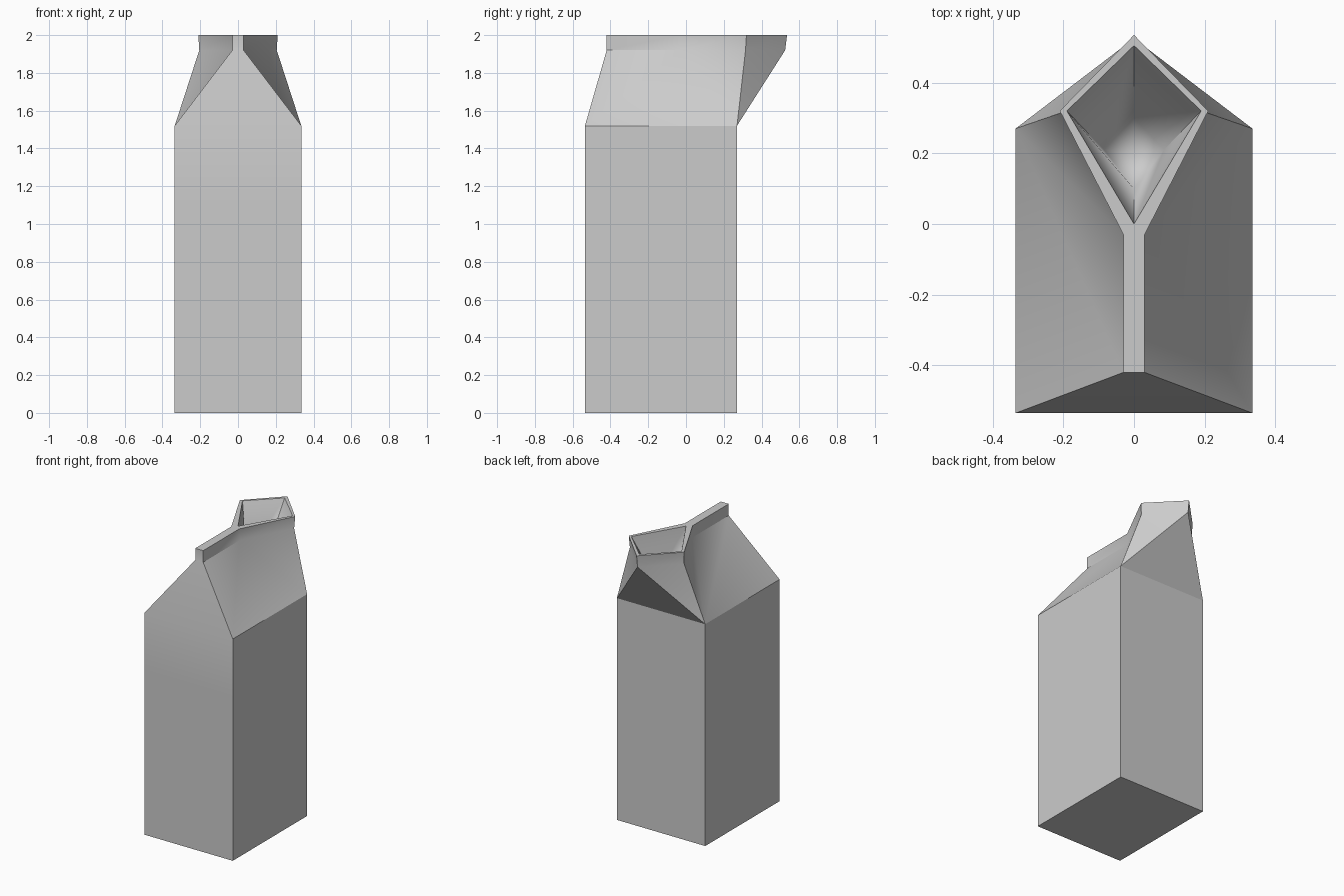
import bpy
import bmesh
import math

default = bpy.data.objects.get("Cube")
if default:
    bpy.data.objects.remove(default)

# One plain grey board colour
GREY = (0.6, 0.6, 0.6, 1.0)
board = bpy.data.materials.new("grey_board")
board.use_nodes = True
board.diffuse_color = GREY
board.node_tree.nodes["Principled BSDF"].inputs["Base Color"].default_value = GREY

bm = bmesh.new()


def ring(points, z):
    return [bm.verts.new((x, y, z)) for x, y in points]


def bridge(low, high):
    n = len(low)
    for i in range(n):
        j = (i + 1) % n
        bm.faces.new((low[i], low[j], high[j], high[i]))


def spout_outline(width, side_y, tip_y):
    """Sealed fin at the front opening out into a pointed spout."""
    right = [(0.03, -0.42), (0.03, -0.03), (width, side_y)]
    left = [(-x, y) for x, y in reversed(right)]
    return right + [(0, tip_y)] + left


# Carton body: square sleeve with closed base
footprint = [(-0.335, -0.535), (0.335, -0.535), (0.335, 0.27), (-0.335, 0.27)]
base, band, shoulder = [ring(footprint, z) for z in (0, 1.12, 1.52)]
bm.faces.new(base[::-1])
bridge(base, band)
bridge(band, shoulder)

# Folded gable and overhanging spout
neck = ring(spout_outline(0.205, 0.315, 0.525), 1.92)
rim = ring(spout_outline(0.21, 0.32, 0.535), 2.0)
front_l, front_r, back_r, back_l = shoulder
fin_r, fold_r, side_r, tip, side_l, fold_l, fin_l = neck
for face in (
    (front_l, front_r, fin_r, fin_l),
    (front_r, back_r, fold_r, fin_r),
    (back_r, side_r, fold_r),
    (back_r, tip, side_r),
    (back_r, back_l, tip),
    (back_l, side_l, tip),
    (back_l, fold_l, side_l),
    (back_l, front_l, fin_l, fold_l),
):
    bm.faces.new(face)
bridge(neck, rim)

# Rim top around the opening
mouth = ring([(0, 0), (0.19, 0.32), (0, 0.505), (-0.19, 0.32)], 2.0)
lip = rim[1:6]
bm.faces.new((rim[6], rim[0], rim[1], rim[5]))
bm.faces.new((lip[0], mouth[0], lip[4]))
for i in range(4):
    bm.faces.new((lip[i], lip[i + 1], mouth[(i + 1) % 4], mouth[i]))

# Tapering pouring cavity with a soft bottom
throat = ring([(0, 0.1), (0.085, 0.21), (0, 0.3), (-0.085, 0.21)], 1.69)
bridge(mouth, throat)
pit = bm.verts.new((0, 0.2, 1.62))
for i in range(4):
    bm.faces.new((throat[i], throat[(i + 1) % 4], pit))

# Soft shading with crisp folds
bmesh.ops.recalc_face_normals(bm, faces=bm.faces[:])
soft = {e for v in throat for e in v.link_edges if not set(e.verts) & set(mouth)}
for face in bm.faces:
    face.smooth = True
for edge in bm.edges:
    edge.smooth = edge in soft or edge.calc_face_angle(0) < math.radians(30)

mesh = bpy.data.meshes.new("carton")
bm.to_mesh(mesh)
bm.free()
mesh.materials.append(board)
carton = bpy.data.objects.new("carton", mesh)
bpy.context.collection.objects.link(carton)
